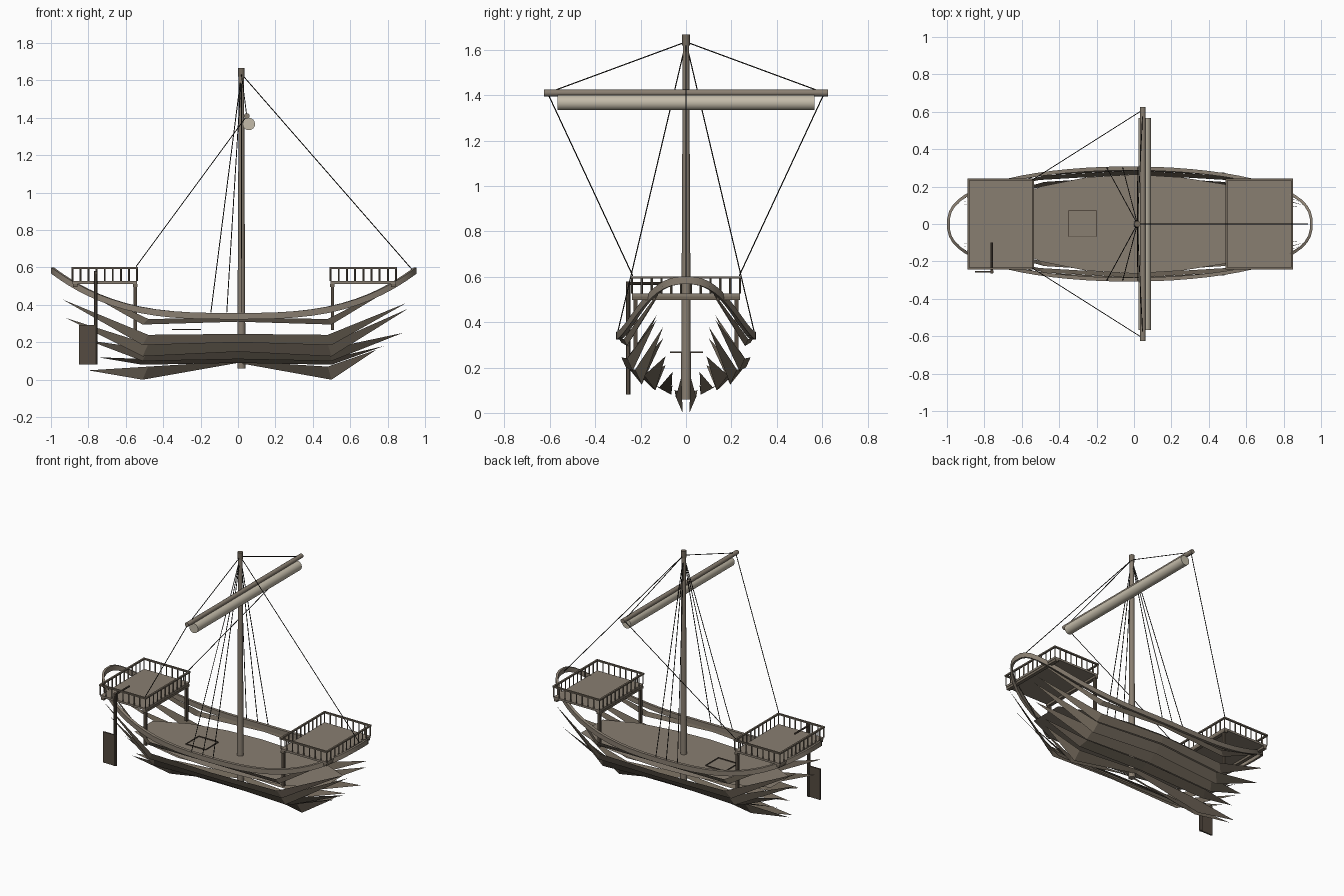
import bpy, bmesh, math
from mathutils import Vector

cube = bpy.data.objects.get("Cube")
if cube:
    bpy.data.objects.remove(cube)


def material(name, r, g, b):
    m = bpy.data.materials.new(name)
    m.use_nodes = True
    m.diffuse_color = (r, g, b, 1)
    bsdf = m.node_tree.nodes["Principled BSDF"]
    bsdf.inputs["Base Color"].default_value = (r, g, b, 1)
    bsdf.inputs["Roughness"].default_value = 0.9
    return m


WOOD = material("weathered wood", .25, .21, .165)
DARK = material("dark wood", .09, .07, .052)
HULL = material("hull wood", .17, .14, .105)
CLOTH = material("sail cloth", .55, .5, .4)
ROPE = material("tarred rope", .02, .018, .015)


def finish(name, bm, mat, smooth=False):
    mesh = bpy.data.meshes.new(name)
    bmesh.ops.recalc_face_normals(bm, faces=bm.faces)
    bm.to_mesh(mesh)
    bm.free()
    mesh.materials.append(mat)
    ob = bpy.data.objects.new(name, mesh)
    bpy.context.collection.objects.link(ob)
    if smooth:
        bpy.ops.object.select_all(action='DESELECT')
        ob.select_set(True)
        bpy.context.view_layer.objects.active = ob
        bpy.ops.object.shade_smooth_by_angle(angle=math.radians(40))
    return ob


def add_box(bm, lo, hi):
    lo, hi = Vector(lo), Vector(hi)
    for v in bmesh.ops.create_cube(bm, size=1)["verts"]:
        v.co = (lo + hi) / 2 + v.co * (hi - lo)


def add_rod(bm, a, b, r1, r2=None, sides=6):
    a, b = Vector(a), Vector(b)
    d = b - a
    verts = bmesh.ops.create_cone(bm, cap_ends=True, segments=sides, radius1=r1,
                                  radius2=r2 or r1, depth=d.length)["verts"]
    q = d.to_track_quat('Z', 'Y')
    for v in verts:
        v.co = (a + b) / 2 + q @ v.co


def box(name, lo, hi, mat):
    bm = bmesh.new()
    add_box(bm, lo, hi)
    return finish(name, bm, mat)


def rod(name, a, b, r1, mat, r2=None, sides=16):
    bm = bmesh.new()
    add_rod(bm, a, b, r1, r2, sides)
    return finish(name, bm, mat, sides > 8)


# Gunwale: a closed rectangular-section ring rising towards both ends
bm = bmesh.new()
loops, n = [], 64
for i in range(n):
    a = math.tau * (i + .5) / n
    c, s = math.cos(a), math.sin(a)
    y = math.copysign(abs(s) ** .8, s)
    z = .34 + .245 * abs(c) ** 3
    loops.append([bm.verts.new((-.022 + (.978 - k) * c, (.308 - 1.5 * k) * y, z + h))
                  for k, h in ((0, -.017), (0, .017), (.014, .017), (.014, -.017))])
for p, q in zip(loops, loops[1:] + loops[:1]):
    for k in range(4):
        bm.faces.new((p[k], q[k], q[k - 3], p[k - 3]))
finish("gunwale", bm, WOOD, True)

# Hull strakes: pointed ribbons, wide at the quarters
# each row: aft tip x z, fore tip x z, tip y, quarter lower/upper y z, middle lower/upper y z
strakes = (
    (-.8, .05, .74, .16, .02, (.015, 0), (.045, .07), (.02, .09), (.05, .1)),
    (-.75, .12, .78, .18, .06, (.065, .08), (.12, .11), (.07, .09), (.13, .12)),
    (-.8, .21, .88, .25, .09, (.135, .1), (.185, .165), (.15, .11), (.21, .17)),
    (-.92, .33, .91, .38, .1, (.195, .125), (.225, .19), (.21, .15), (.255, .2)),
    (-.94, .43, .9, .41, .13, (.235, .185), (.26, .24), (.265, .2), (.285, .245)),
    (-.96, .55, .94, .56, .1, (.26, .295), (.275, .325), (.285, .31), (.298, .33)),
)
for side, word in ((1, "left"), (-1, "right")):
    for number, (ax, az, fx, fz, ty, ql, qu, ml, mu) in enumerate(strakes):
        bm = bmesh.new()

        def vert(x, p):
            return bm.verts.new((x, side * p[0], p[1]))
        aft, fore = vert(ax, (ty, az)), vert(fx, (ty, fz))
        low = [vert(-.51, ql), vert(0, ml), vert(.5, ql)]
        high = [vert(-.48, qu), vert(0, mu), vert(.48, qu)]
        bm.faces.new((aft, low[0], high[0]))
        bm.faces.new((fore, high[2], low[2]))
        for k in (0, 1):
            bm.faces.new((low[k], low[k + 1], high[k + 1], high[k]))
        finish(f"{word}_strake_{number + 1}", bm, HULL)

# Main deck and hatch
DECK = .265
bm = bmesh.new()
half = [(-.72, .1), (-.5, .2), (-.25, .25), (0, .265), (.25, .25), (.5, .21), (.72, .12)]
outline = half + [(x, -y) for x, y in reversed(half)]
bm.faces.new([bm.verts.new((x, y, DECK)) for x, y in outline])
finish("main_deck", bm, WOOD)
bm = bmesh.new()
for x in (-.35, -.2):
    add_box(bm, (x - .002, -.068, DECK), (x + .002, .072, DECK + .006))
for y in (-.068, .072):
    add_box(bm, (-.35, y - .002, DECK), (-.2, y + .002, DECK + .006))
finish("hatch_frame", bm, DARK)


# Raised platforms with railings and posts
def platform(name, x0, x1, inner, outer):
    w, floor, top = .238, .527, .602
    box(name + "_floor", (x0, -w, .513), (x1, w, floor), WOOD)
    beams = bmesh.new()
    for x in (inner, outer):
        add_box(beams, (x - .012, -w, .497), (x + .012, w, .513))
    finish(name + "_beams", beams, HULL)
    rails, bars, posts = bmesh.new(), bmesh.new(), bmesh.new()
    t = .006
    for y in (-w, w):
        add_box(rails, (x0 - t, y - t, top - .01), (x1 + t, y + t, top))
        for i in range(9):
            x = x0 + (x1 - x0) * i / 8
            add_rod(bars, (x, y, floor), (x, y, top - .005), .005, sides=4)
        s = math.copysign(.222, y)
        add_box(posts, (inner - .009, s - .009, DECK), (inner + .009, s + .009, .5))
    for x in (x0, x1):
        add_box(rails, (x - t, -w, top - .01), (x + t, w, top))
        for i in range(1, 11):
            y = -w + 2 * w * i / 11
            add_rod(bars, (x, y, floor), (x, y, top - .005), .005, sides=4)
    finish(name + "_handrail", rails, HULL)
    finish(name + "_balusters", bars, HULL)
    finish(name + "_posts", posts, DARK)


platform("aft_platform", -.885, -.54, -.55, -.87)
platform("fore_platform", .495, .845, .505, .83)

# Mast, yard and furled sail
MX = .018
rod("mast", (MX, 0, .06), (MX, 0, 1.64), .022, WOOD, .014)
rod("mast_cap", (MX, 0, 1.62), (MX, 0, 1.667), .017, HULL)
rod("yard", (.047, -.626, 1.41), (.047, .626, 1.41), .015, WOOD)
rod("furled_sail", (.058, -.567, 1.367), (.058, .567, 1.367), .033, CLOTH, sides=24)

# Rigging
bm = bmesh.new()
head, r = (MX, 0, 1.635), .0025
add_rod(bm, head, (.93, 0, .59), r)
for s in (-1, 1):
    tip = (.047, s * .61, 1.41)
    add_rod(bm, head, tip, r)
    add_rod(bm, tip, (-.545, s * .235, .605), r)
    for x in (-.145, -.06, .02):
        add_rod(bm, head, (x, s * .3, .36), r)
finish("rigging", bm, ROPE)

# Steering oar
box("rudder_blade", (-.85, -.26, .08), (-.75, -.25, .292), DARK)
rod("rudder_stock", (-.76, -.255, .08), (-.76, -.255, .58), .01, DARK, sides=8)
rod("tiller", (-.76, -.265, .57), (-.76, -.1, .57), .006, DARK, sides=8)
